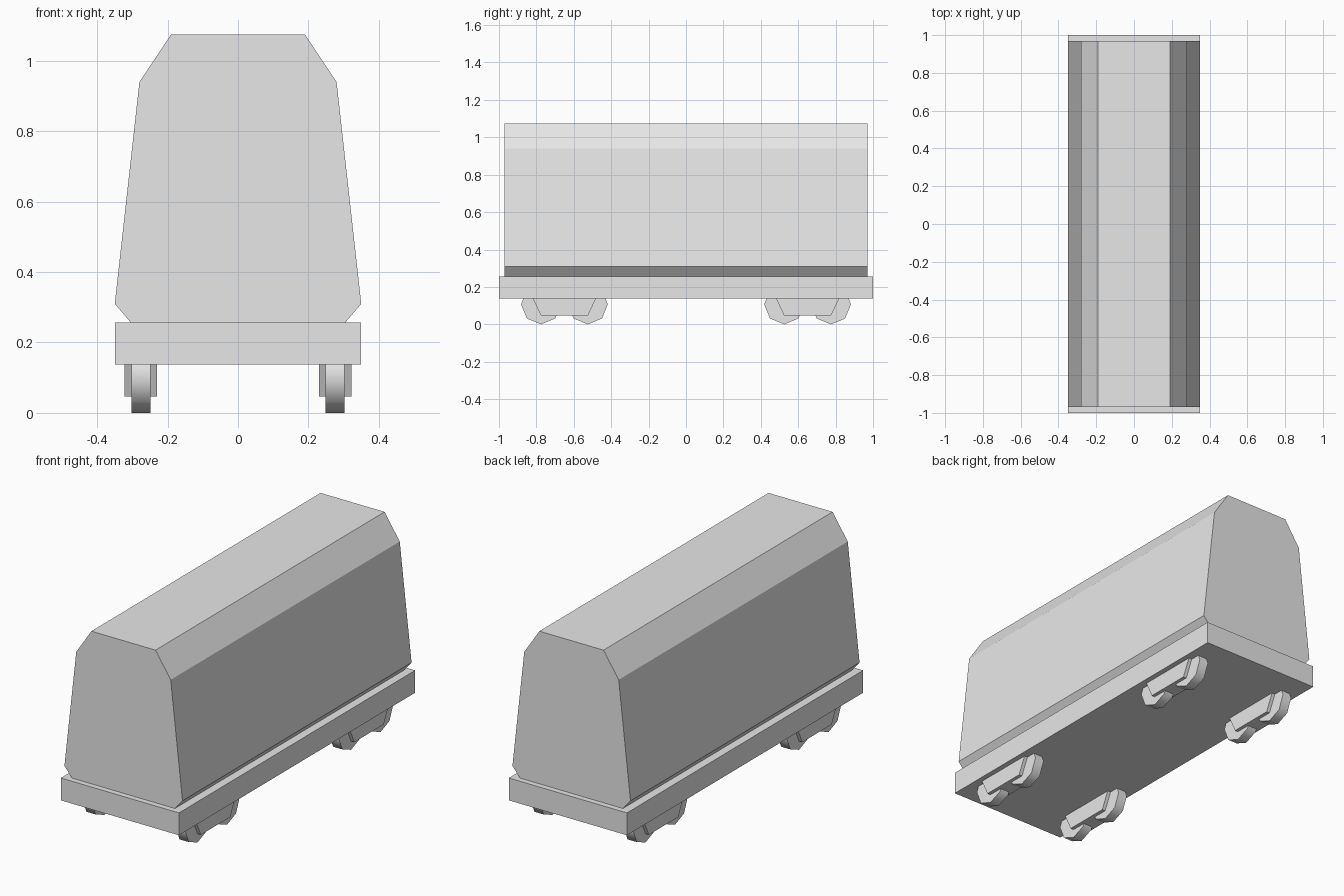
import bpy
import bmesh
import math

cube = bpy.data.objects.get("Cube")
if cube:
    bpy.data.objects.remove(cube, do_unlink=True)

# Single plain grey
grey = bpy.data.materials.new("plain_grey")
grey.use_nodes = True
colour = (0.8, 0.8, 0.8, 1)
grey.diffuse_color = colour
grey.node_tree.nodes["Principled BSDF"].inputs["Base Color"].default_value = colour


def extrude_profile(name, points, direction):
    """Make a solid by sweeping a flat 3D outline along a direction."""
    mesh = bpy.data.meshes.new(name)
    bm = bmesh.new()
    face = bm.faces.new([bm.verts.new(p) for p in points])
    swept = bmesh.ops.extrude_face_region(bm, geom=[face], use_keep_orig=True)
    moved = [g for g in swept["geom"] if isinstance(g, bmesh.types.BMVert)]
    bmesh.ops.translate(bm, verts=moved, vec=direction)
    bmesh.ops.recalc_face_normals(bm, faces=bm.faces)
    bm.to_mesh(mesh)
    bm.free()
    mesh.materials.append(grey)
    obj = bpy.data.objects.new(name, mesh)
    bpy.context.collection.objects.link(obj)
    return obj


# Wagon body: tapered walls, chamfered roof and lower edges
half = [(0.305, 0.257), (0.35, 0.31), (0.28, 0.94), (0.19, 1.075)]
outline = half + [(-x, z) for x, z in reversed(half)]
extrude_profile("wagon_body", [(x, -0.97, z) for x, z in outline], (0, 1.94, 0))

# Flat chassis deck
deck = [(-0.35, 0.137), (0.35, 0.137), (0.35, 0.257), (-0.35, 0.257)]
extrude_profile("chassis", [(x, -1, z) for x, z in deck], (0, 2, 0))

# Four bogies: a trapezoid side frame with two octagonal wheels each
RADIUS = 0.107
frame = [(-0.168, 0.137), (0.168, 0.137), (0.125, 0.046), (-0.125, 0.046)]
for side, sx in (("left", 1), ("right", -1)):
    for end, cy in (("front", -0.65), ("back", 0.65)):
        cx = sx * 0.276
        extrude_profile(f"{end}_{side}_bogie_frame",
                        [(cx - 0.046, cy + y, z) for y, z in frame], (0.092, 0, 0))
        for n, offset in enumerate((-0.125, 0.125), 1):
            ring = [(cx - 0.027,
                     cy + offset + RADIUS * math.sin(i * math.pi / 4),
                     RADIUS - RADIUS * math.cos(i * math.pi / 4)) for i in range(8)]
            wheel = extrude_profile(f"{end}_{side}_wheel_{n}", ring, (0.054, 0, 0))
            # Rounded tread shading with crisp rims
            bpy.ops.object.select_all(action="DESELECT")
            wheel.select_set(True)
            bpy.context.view_layer.objects.active = wheel
            bpy.ops.object.shade_smooth_by_angle(angle=math.radians(50))
